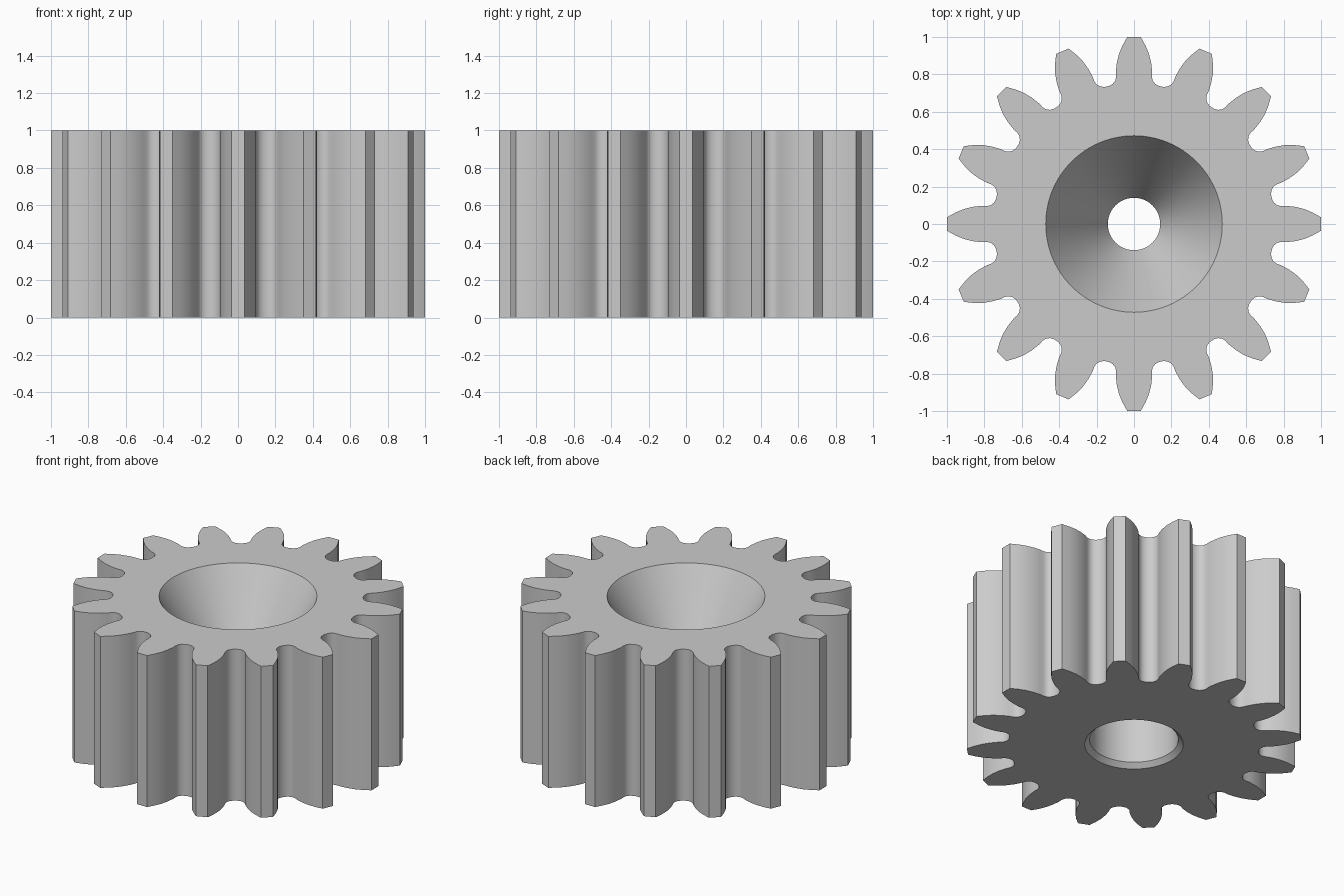
import bpy, bmesh, math

cube = bpy.data.objects.get("Cube")
if cube:
    bpy.data.objects.remove(cube, do_unlink=True)

TEETH = 16
SEGMENTS = 96
HEIGHT = 1.0

# One flank of a tooth pointing along +x, from the tip down to the middle of the root
flank = [(1, .036), (.955, .061), (.91, .08), (.86, .092), (.815, .097),
         (.785, .096), (.765, .101), (.748, .115), (.738, .133), (.735, .146)]
tooth = [(x, -y) for x, y in reversed(flank[:-1])] + flank

# Bore section (radius, height): bottom chamfer, counterbore, shoulder, through hole, top cone
bore = [(.295, 0), (.265, .03), (.265, .36), (.14, .36), (.14, .43), (.472, HEIGHT)]


def material(name, value):
    mat = bpy.data.materials.new(name)
    mat.use_nodes = True
    colour = (value, value, value, 1)
    mat.diffuse_color = colour
    mat.node_tree.nodes["Principled BSDF"].inputs["Base Color"].default_value = colour
    return mat


def ring(bm, points, z):
    verts = [bm.verts.new((x, y, z)) for x, y in points]
    edges = [bm.edges.new((v, verts[i - 1])) for i, v in enumerate(verts)]
    return verts, edges


def skin(bm, a, b):
    for i in range(len(a)):
        bm.faces.new((a[i - 1], a[i], b[i], b[i - 1]))


def circle(radius):
    angles = [math.tau * i / SEGMENTS for i in range(SEGMENTS)]
    return [(radius * math.cos(a), radius * math.sin(a)) for a in angles]


# Full toothed outline
outline = []
for i in range(TEETH):
    c, s = math.cos(math.tau * i / TEETH), math.sin(math.tau * i / TEETH)
    outline += [(x * c - y * s, x * s + y * c) for x, y in tooth]

bm = bmesh.new()

# Toothed rim
low, low_edges = ring(bm, outline, 0)
high, high_edges = ring(bm, outline, HEIGHT)
skin(bm, low, high)

# Stepped bore
rings = [ring(bm, circle(r), z) for r, z in bore]
for (a, _), (b, _) in zip(rings, rings[1:]):
    skin(bm, a, b)

# Flat end faces between rim and bore
for outer, inner, normal in ((low_edges, rings[0][1], (0, 0, -1)),
                             (high_edges, rings[-1][1], (0, 0, 1))):
    bmesh.ops.triangle_fill(bm, edges=outer + inner, use_beauty=True, normal=normal)

bmesh.ops.recalc_face_normals(bm, faces=bm.faces[:])
mesh = bpy.data.meshes.new("gear")
bm.to_mesh(mesh)
bm.free()

gear = bpy.data.objects.new("gear", mesh)
bpy.context.collection.objects.link(gear)
mesh.materials.append(material("light grey metal", .6))

bpy.ops.object.select_all(action='DESELECT')
gear.select_set(True)
bpy.context.view_layer.objects.active = gear
bpy.ops.object.shade_smooth_by_angle(angle=math.radians(30))
